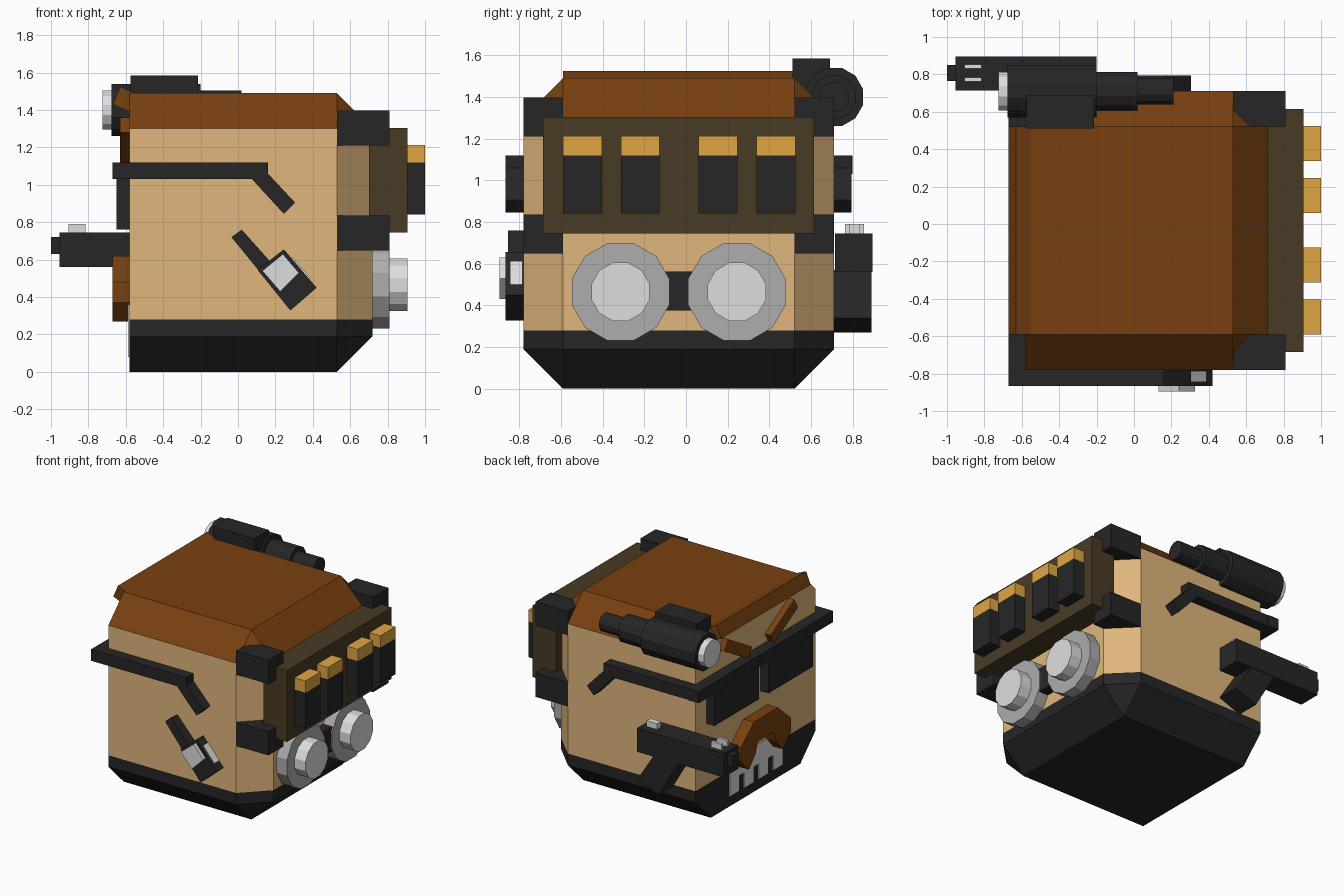
import bpy, bmesh, math
from mathutils import Matrix

if "Cube" in bpy.data.objects:
    bpy.data.objects.remove(bpy.data.objects["Cube"])

def mat(name, r, g, b):
    m = bpy.data.materials.new(name)
    lin = lambda c: (c / 255 / 12.92) if c < 10.3 else ((c / 255 + 0.055) / 1.055) ** 2.4
    m.diffuse_color = (lin(r), lin(g), lin(b), 1)
    m.use_nodes = True
    m.node_tree.nodes["Principled BSDF"].inputs["Base Color"].default_value = m.diffuse_color
    return m

TAN = mat("tan skin", 224, 182, 124)
BROWN = mat("brown hair", 120, 64, 16)
BLACK = mat("black", 38, 38, 38)
OLIVE = mat("olive brown", 73, 58, 36)
GOLD = mat("gold", 224, 166, 68)
LIGHT = mat("light grey", 222, 222, 222)
GREY = mat("grey", 173, 173, 173)
CY = -0.035  # centre line of the head in y

def finish(name, bm, *mats):
    bmesh.ops.recalc_face_normals(bm, faces=bm.faces)
    me = bpy.data.meshes.new(name)
    bm.to_mesh(me)
    bm.free()
    for m in mats:
        me.materials.append(m)
    ob = bpy.data.objects.new(name, me)
    bpy.context.collection.objects.link(ob)
    return ob

def prism(name, pts, axis, a, b, m):
    """Extrude a 2D profile: axis 'y' takes (x, z) points, axis 'x' takes (y, z)."""
    bm = bmesh.new()
    place = (lambda p, t: (p[0], t, p[1])) if axis == 'y' else (lambda p, t: (t, p[0], p[1]))
    lo = [bm.verts.new(place(p, a)) for p in pts]
    hi = [bm.verts.new(place(p, b)) for p in pts]
    bm.faces.new(lo)
    bm.faces.new(hi)
    n = len(pts)
    for i in range(n):
        bm.faces.new((lo[i], lo[(i + 1) % n], hi[(i + 1) % n], hi[i]))
    return finish(name, bm, m)

def box(name, x0, x1, y0, y1, z0, z1, m):
    return prism(name, [(x0, z0), (x1, z0), (x1, z1), (x0, z1)], 'y', y0, y1, m)

def tube(name, x0, x1, y, z, r, m, n=12):
    """Cylinder along x with flat sides up; r is the distance to the flats."""
    R = r / math.cos(math.pi / n)
    pts = [(y + R * math.cos((i + .5) * 2 * math.pi / n),
            z + R * math.sin((i + .5) * 2 * math.pi / n)) for i in range(n)]
    return prism(name, pts, 'x', x0, x1, m)

# Head: chamfered block, flat on the face side, coloured by height
bm = bmesh.new()
for s in (-1, 1):
    wide, narrow = CY + s * .745, CY + s * .555
    for x in (-.58, .53):
        for y, z in ((wide, .19), (wide, 1.30), (narrow, 0), (narrow, 1.49)):
            bm.verts.new((x, y, z))
    for z in (.19, 1.30):
        bm.verts.new((.72, narrow, z))
bmesh.ops.convex_hull(bm, input=bm.verts)
bmesh.ops.dissolve_limit(bm, angle_limit=.01, verts=bm.verts, edges=bm.edges)
bmesh.ops.bisect_plane(bm, geom=bm.verts[:] + bm.edges[:] + bm.faces[:],
                       plane_co=(0, 0, .28), plane_no=(0, 0, 1))
bm.normal_update()
for f in bm.faces:
    z = f.calc_center_median().z
    if z < .28:
        f.material_index = 2
    elif z > 1.31 and abs(f.normal.x + 1) > .01:
        f.material_index = 1
finish("head", bm, TAN, BROWN, BLACK)

# Hair fringe
prism("hair_fringe", [(-.63, 1.525), (-.67, 1.43), (-.58, 1.39), (-.54, 1.485)],
      'y', -.59, .52, BROWN)

# Eyebrows, slanting down to the middle
for s, side in ((-1, "right"), (1, "left")):
    c, d = math.cos(math.radians(30)), math.sin(math.radians(30))
    pts = [(CY + s * (.285 + u * c - v * d), 1.235 + u * d + v * c)
           for u, v in ((-.17, -.045), (.17, -.045), (.17, .045), (-.17, .045))]
    prism("eyebrow_" + side, pts, 'x', -.63, -.575, BROWN)

# Glasses: front bar, two lenses, two bent arms
box("glasses_bar", -.67, -.58, -.865, .80, 1.03, 1.12, BLACK)
arm = [(-.67, 1.03), (.075, 1.03), (.245, .845), (.305, .905), (.16, 1.06), (.16, 1.12), (-.67, 1.12)]
for s, side in ((-1, "right"), (1, "left")):
    a, b = sorted((CY + s * .06, CY + s * .61))
    box("lens_" + side, -.65, -.575, a, b, .76, 1.04, BLACK)
    a, b = sorted((CY + s * .74, CY + s * .83))
    prism("glasses_arm_" + side, arm, 'y', a, b, BLACK)

# Moustache
half = [(.15, .62), (.31, .48), (.31, .37), (.21, .27), (.13, .36), (.10, .45)]
prism("moustache", [(CY + y, z) for y, z in half] + [(CY - y, z) for y, z in reversed(half)],
      'x', -.67, -.575, BROWN)

# Painted teeth on the dark mask
for i in range(4):
    y = CY - .33 + i * .18
    box("tooth_%d" % i, -.587, -.575, y, y + .12, .08, .28, LIGHT)
box("tooth_band", -.587, -.575, CY - .33, CY + .33, .20, .36, LIGHT)

# Corner blocks, back plate and pouches
for s in (-1, 1):
    a, b = sorted((CY + s * .555, CY + s * .745))
    for z in (.65, 1.21):
        box("strap_block", .53, .81, a, b, z, z + .187, BLACK)
box("back_plate", .70, .905, -.685, .615, .745, 1.305, OLIVE)
for i, y in enumerate((-.59, -.313, .06, .338)):
    box("pouch_%d" % i, .90, 1.0, y, y + .187, .84, 1.12, BLACK)
    box("pouch_top_%d" % i, .90, 1.0, y, y + .187, 1.12, 1.213, GOLD)

# Twin canisters at the back
for s in (-1, 1):
    tube("canister_base", .70, .81, CY + s * .279, .465, .234, GREY)
    tube("canister_cap", .81, .905, CY + s * .279, .465, .14, LIGHT)
box("canister_bridge", .70, .80, -.12, .05, .375, .563, BLACK)

# Scope on the left temple
tube("scope_lens", -.725, -.67, .71, 1.40, .104, LIGHT)
tube("scope_front", -.675, -.20, .71, 1.40, .14, BLACK)
tube("scope_middle", -.20, .02, .71, 1.40, .104, BLACK)
tube("scope_eyepiece", .02, .21, .71, 1.40, .07, BLACK)
box("scope_mount", -.575, -.215, .51, .69, 1.38, 1.585, BLACK)

# Pistol on the left side
box("pistol_slide", -.955, -.20, .715, .895, .56, .745, BLACK)
box("pistol_muzzle", -1.0, -.95, .765, .85, .63, .722, BLACK)
prism("pistol_grip", [(-.56, .57), (-.345, .57), (-.20, .34), (-.385, .27)], 'y', .705, .89, BLACK)
for y in (.762, .832):
    box("front_sight", -.905, -.815, y, y + .022, .74, .79, LIGHT)
box("rear_sight", -.33, -.24, .782, .832, .74, .79, LIGHT)

# Holstered tool on the right side
prism("tool_handle", [(-.035, .72), (.02, .76), (.19, .57), (.12, .53)], 'y', -.855, -.77, BLACK)
prism("tool_head", [(.105, .545), (.245, .655), (.42, .45), (.28, .328)], 'y', -.865, -.77, BLACK)
prism("tool_badge", [(.13, .54), (.24, .63), (.325, .53), (.225, .43)], 'y', -.895, -.86, LIGHT)
prism("tool_side_plate", [(.28, .59), (.29, .613), (.387, .50), (.37, .485)], 'y', -.845, -.785, LIGHT)
